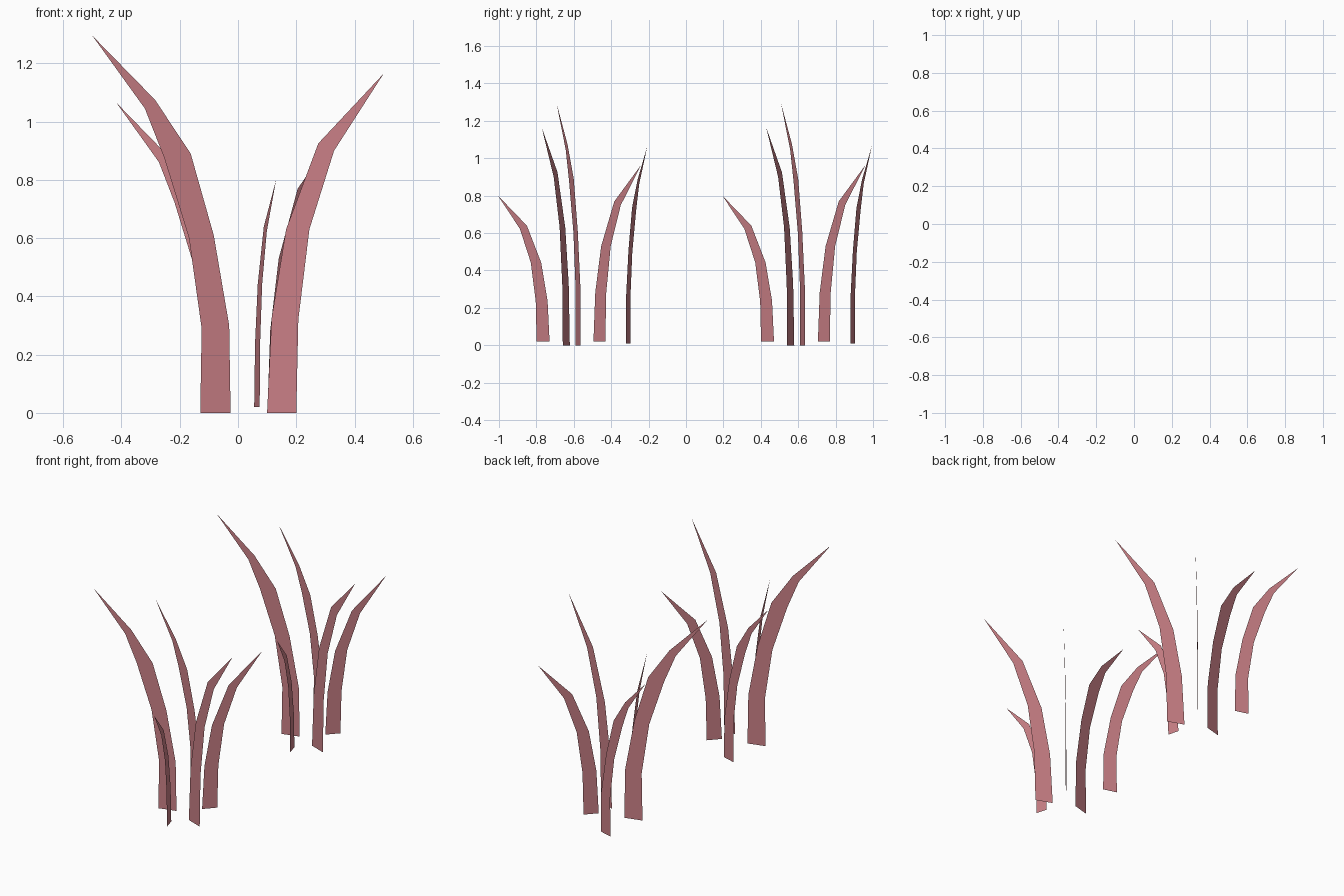
import bpy
from math import hypot

if "Cube" in bpy.data.objects:
    bpy.data.objects.remove(bpy.data.objects["Cube"])

mat = bpy.data.materials.new("dusty_pink")
mat.diffuse_color = (0.59, 0.215, 0.24, 1)
mat.use_nodes = True
mat.node_tree.nodes["Principled BSDF"].inputs["Base Color"].default_value = mat.diffuse_color

# Flat blade outlines: (distance along lean, height); inner edge, outer edge, tip
TALL = ([(-.054, 0), (-.049, .30), (.006, .61), (.088, .89), (.215, 1.075)],
        [(.054, 0), (.049, .29), (.094, .60), (.182, .875), (.251, 1.045)],
        (.438, 1.295))
WIDE = ([(-.0535, 0), (-.037, .325), (.016, .63), (.134, .925)],
        [(.0535, 0), (.061, .32), (.1015, .63), (.192, .90)],
        (.374, 1.165))

# name, outline, scale, base position in clump, lean direction
BLADES = [
    ("tall_left_blade", TALL, 1.0, (-.0775, .023, 0), (-.965, -.263)),
    ("back_left_blade", TALL, .815, (-.076, .291, .01), (-.958, .287)),
    ("wide_right_blade", WIDE, 1.0, (.15, -.04, 0), (.936, -.351)),
    ("front_blade", WIDE, .67, (.065, -.164, .02), (.263, -.965)),
    ("back_right_blade", WIDE, .81, (.131, .137, .02), (.68, .735)),
]


def blade_mesh(name, outline, scale, direction):
    inner, outer, tip = outline
    length = hypot(*direction)
    dx, dy = (c / length * scale for c in direction)
    n = len(inner)
    verts = [(s * dx, s * dy, z * scale) for s, z in inner + outer + [tip]]
    faces = [(i, n + i, n + i + 1, i + 1) for i in range(n - 1)]
    faces.append((n - 1, 2 * n - 1, 2 * n))
    mesh = bpy.data.meshes.new(name)
    mesh.from_pydata(verts, [], faces)
    mesh.materials.append(mat)
    return mesh


# Two identical clumps, one behind the other
for name, outline, scale, base, direction in BLADES:
    mesh = blade_mesh(name, outline, scale, direction)
    for clump, y in (("front_clump", -.6), ("back_clump", .6)):
        obj = bpy.data.objects.new(f"{clump}_{name}", mesh)
        obj.location = (base[0], base[1] + y, base[2])
        bpy.context.collection.objects.link(obj)
